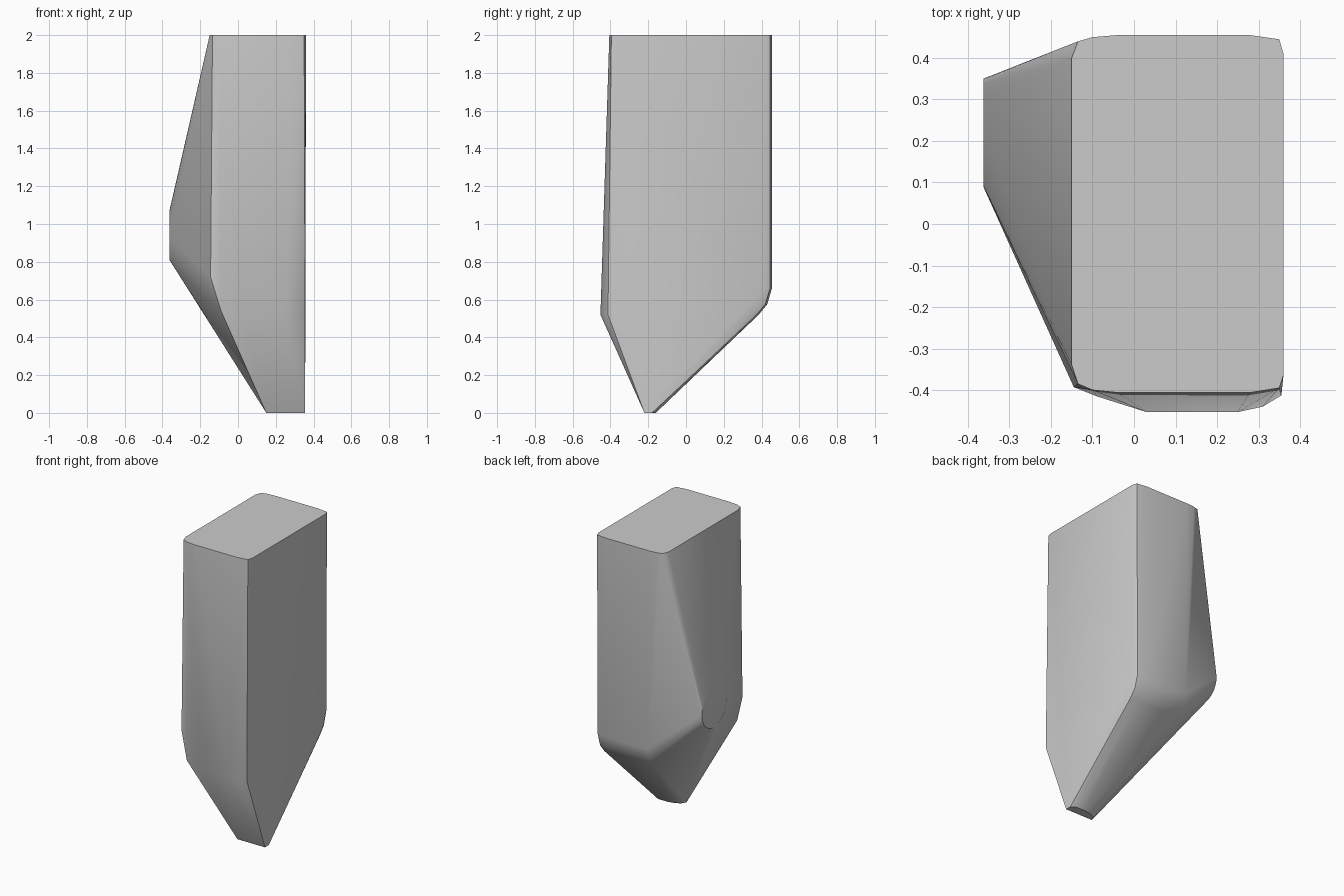
import bpy, bmesh
from math import sin, cos, tau

cube = bpy.data.objects.get("Cube")
if cube:
    bpy.data.objects.remove(cube)

grey = bpy.data.materials.new("plain_grey")
grey.use_nodes = True
color = (0.6, 0.6, 0.6, 1)
grey.diffuse_color = color
grey.node_tree.nodes["Principled BSDF"].inputs["Base Color"].default_value = color

# Rounded top outline
top = [(-.15, -.34), (-.135, -.385), (-.1, -.4), (-.04, -.406), (.28, -.406),
       (.35, -.395), (.36, -.365), (.36, .41), (.35, .445), (.28, .455),
       (-.04, .455), (-.1, .45), (-.135, .44), (-.15, .4)]
points = [(x, y, 2) for x, y in top]

# Round boss on the sloping side
points += [(-.363, .22 + .13 * cos(i * tau / 32), .94 + .13 * sin(i * tau / 32))
           for i in range(32)]

# Front shoulder
points += [(-.145, -.393, .72), (-.09, -.415, .54), (.03, -.453, .52),
           (.25, -.453, .52), (.31, -.44, .52), (.355, -.413, .52)]

# Rounded back shoulder, as stacked bands
for y, z, inner in [(.455, .66, -.03), (.43, .575, -.04), (.385, .52, -.03)]:
    points += [(inner, y, z), (.28, y, z), (.345, y - .01, z), (.357, y - .04, z)]

# Narrow tip
points += [(x, y, 0) for x, y in
           [(.15, -.22), (.355, -.22), (.165, -.19), (.2, -.17), (.25, -.16),
            (.32, -.16), (.355, -.18)]]

# Solid skin stretched around all the sections
bm = bmesh.new()
for p in points:
    bm.verts.new(p)
hull = bmesh.ops.convex_hull(bm, input=bm.verts)
loose = {g for g in hull["geom_interior"] + hull["geom_unused"]
         if isinstance(g, bmesh.types.BMVert)}
bmesh.ops.delete(bm, geom=list(loose), context="VERTS")
bmesh.ops.dissolve_limit(bm, angle_limit=.01, verts=bm.verts, edges=bm.edges)
bmesh.ops.recalc_face_normals(bm, faces=bm.faces)
mesh = bpy.data.meshes.new("tapered_block")
bm.to_mesh(mesh)
bm.free()
mesh.materials.append(grey)

block = bpy.data.objects.new("tapered_block", mesh)
bpy.context.collection.objects.link(block)
bpy.context.view_layer.objects.active = block
block.select_set(True)
bpy.ops.object.shade_smooth_by_angle()
